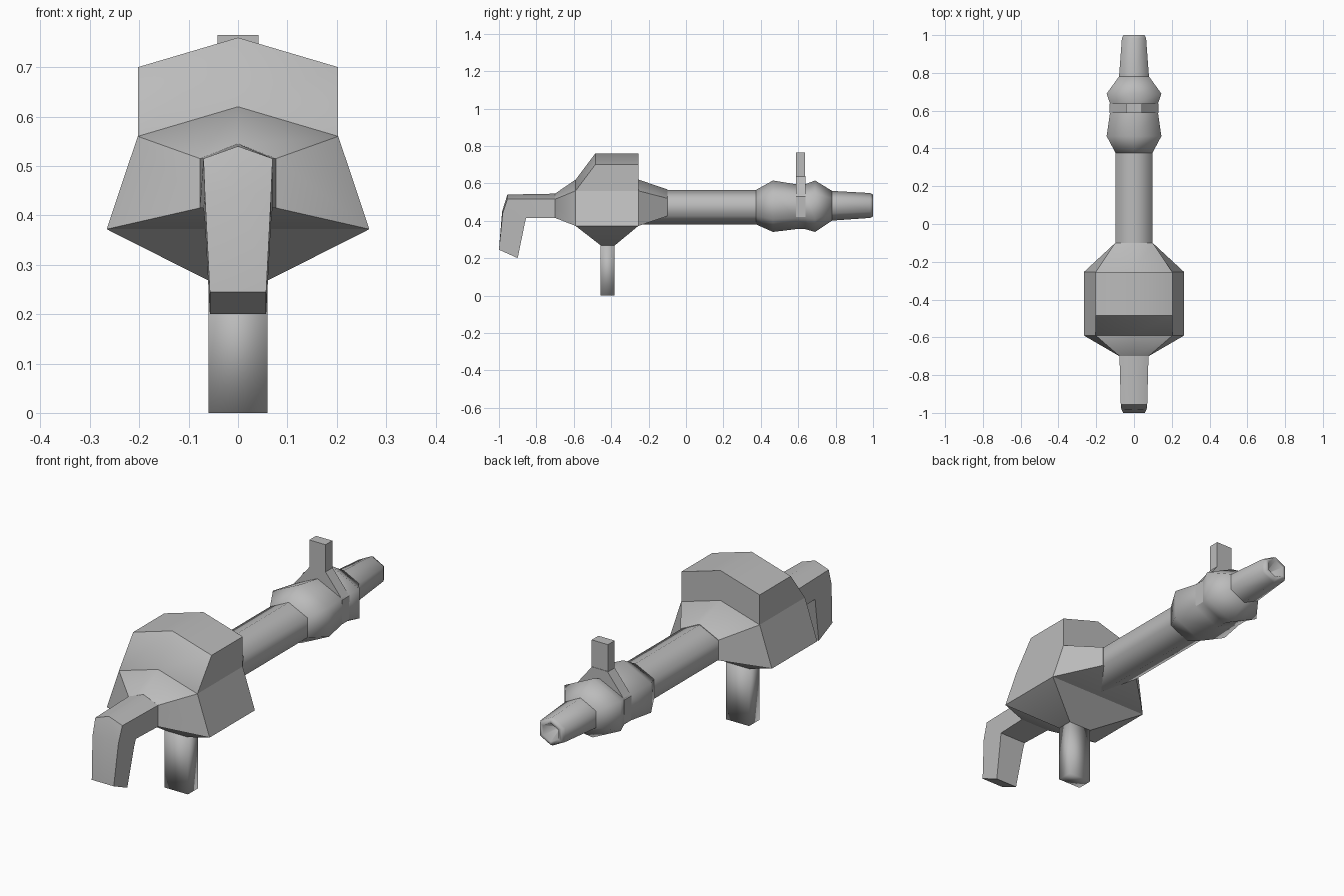
import bpy
import bmesh
import math

if "Cube" in bpy.data.objects:
    bpy.data.objects.remove(bpy.data.objects["Cube"], do_unlink=True)

# One plain grey finish
grey = bpy.data.materials.new("matte_grey")
grey.use_nodes = True
grey.diffuse_color = (0.5, 0.5, 0.5, 1)
grey.node_tree.nodes["Principled BSDF"].inputs["Base Color"].default_value = grey.diffuse_color


def finish(name, bm, angle=66):
    bmesh.ops.recalc_face_normals(bm, faces=bm.faces)
    mesh = bpy.data.meshes.new(name)
    bm.to_mesh(mesh)
    bm.free()
    obj = bpy.data.objects.new(name, mesh)
    bpy.context.collection.objects.link(obj)
    mesh.materials.append(grey)
    bpy.ops.object.select_all(action="DESELECT")
    obj.select_set(True)
    bpy.context.view_layer.objects.active = obj
    bpy.ops.object.shade_smooth_by_angle(angle=math.radians(angle))
    return obj


def loft(name, sections, angle=66):
    """Skin closed rings of 3D points and cap both ends."""
    bm = bmesh.new()
    rings = [[bm.verts.new(p) for p in ring] for ring in sections]
    n = len(rings[0])
    for a, b in zip(rings, rings[1:]):
        for i in range(n):
            j = (i + 1) % n
            bm.faces.new((a[i], a[j], b[j], b[i]))
    bm.faces.new(rings[0])
    bm.faces.new(rings[-1])
    return finish(name, bm, angle)


def mirrored(half):
    """Complete a right half outline, running top to bottom, across x = 0."""
    return half + [(-x, y, z) for x, y, z in reversed(half) if x > 0]


def hexagon(y, w, top, bottom):
    h = (top - bottom) / 4
    return mirrored([(0, y, top), (w, y, top - h), (w, y, bottom + h), (0, y, bottom)])


def rect(z, x, y0, y1):
    return [(-x, y0, z), (x, y0, z), (x, y1, z), (-x, y1, z)]


def tube(name, stations):
    return loft(name, [hexagon(*s) for s in stations])


# Barrel
tube("barrel", [(-0.3, 0.097, 0.565, 0.38), (0.40, 0.097, 0.565, 0.38)])

# Bulb with a central groove
tube("barrel_bulb", [
    (0.375, 0.097, 0.565, 0.38), (0.465, 0.145, 0.615, 0.34),
    (0.588, 0.127, 0.595, 0.355), (0.638, 0.127, 0.595, 0.355),
    (0.69, 0.145, 0.615, 0.34), (0.78, 0.08, 0.56, 0.40)])

# Tapered nozzle with a conical bore
tube("nozzle", [
    (0.77, 0.08, 0.56, 0.40), (0.985, 0.064, 0.548, 0.415),
    (1.0, 0.055, 0.54, 0.423), (1.0, 0.04, 0.525, 0.438),
    (0.93, 0.006, 0.488, 0.476)])

# Sight: tent shaped collar and post
loft("sight_collar", [mirrored([(0.04, y, 0.64), (0.129, y, 0.53), (0.127, y, 0.42)])
                      for y in (0.587, 0.639)], 30)
loft("sight_post", [hexagon_ring for hexagon_ring in (
    [(x, y, z) for x, y in ((-0.042, 0.587), (0.042, 0.587), (0.042, 0.637), (-0.042, 0.637))]
    for z in (0.5, 0.765))])


# Body: front taper, wide middle, rear taper onto the barrel
def body_ring(y, peak, shoulder, w, low, low_w):
    return mirrored([(0, y, peak), (w, y, shoulder), (low_w, y, low)])


loft("body", [
    body_ring(-0.70, 0.545, 0.515, 0.077, 0.415, 0.077),
    body_ring(-0.59, 0.62, 0.56, 0.203, 0.372, 0.266),
    body_ring(-0.255, 0.62, 0.56, 0.203, 0.372, 0.266),
    body_ring(-0.10, 0.568, 0.52, 0.099, 0.425, 0.099)], 40)

# Raised hump with a sloped front
loft("body_hump", [
    mirrored([(0, y, peak), (0.203, y, peak - 0.06), (0.203, y, 0.555)])
    for y, peak in ((-0.59, 0.62), (-0.485, 0.76), (-0.255, 0.76))], 50)

# Underside funnel and grip
loft("body_underside", [rect(0.372, 0.266, -0.59, -0.255),
                        rect(0.268, 0.06, -0.456, -0.381)], 30)
loft("grip", [rect(0.0, 0.06, -0.456, -0.381), rect(0.28, 0.06, -0.456, -0.381)], 95)

# Stock bending down into the shoulder piece
stock = [  # half width, outer ridge, outer edge, inner edge as (y, z)
    (0.077, (-0.69, 0.545), (-0.69, 0.515), (-0.69, 0.415)),
    (0.07, (-0.955, 0.54), (-0.955, 0.515), (-0.855, 0.415)),
    (0.067, (-0.983, 0.45), (-0.98, 0.44), (-0.862, 0.385)),
    (0.057, (-1.0, 0.245), (-1.0, 0.245), (-0.90, 0.20))]
loft("stock", [mirrored([(0, *ridge), (w, *outer), (w, *inner)])
               for w, ridge, outer, inner in stock], 50)
